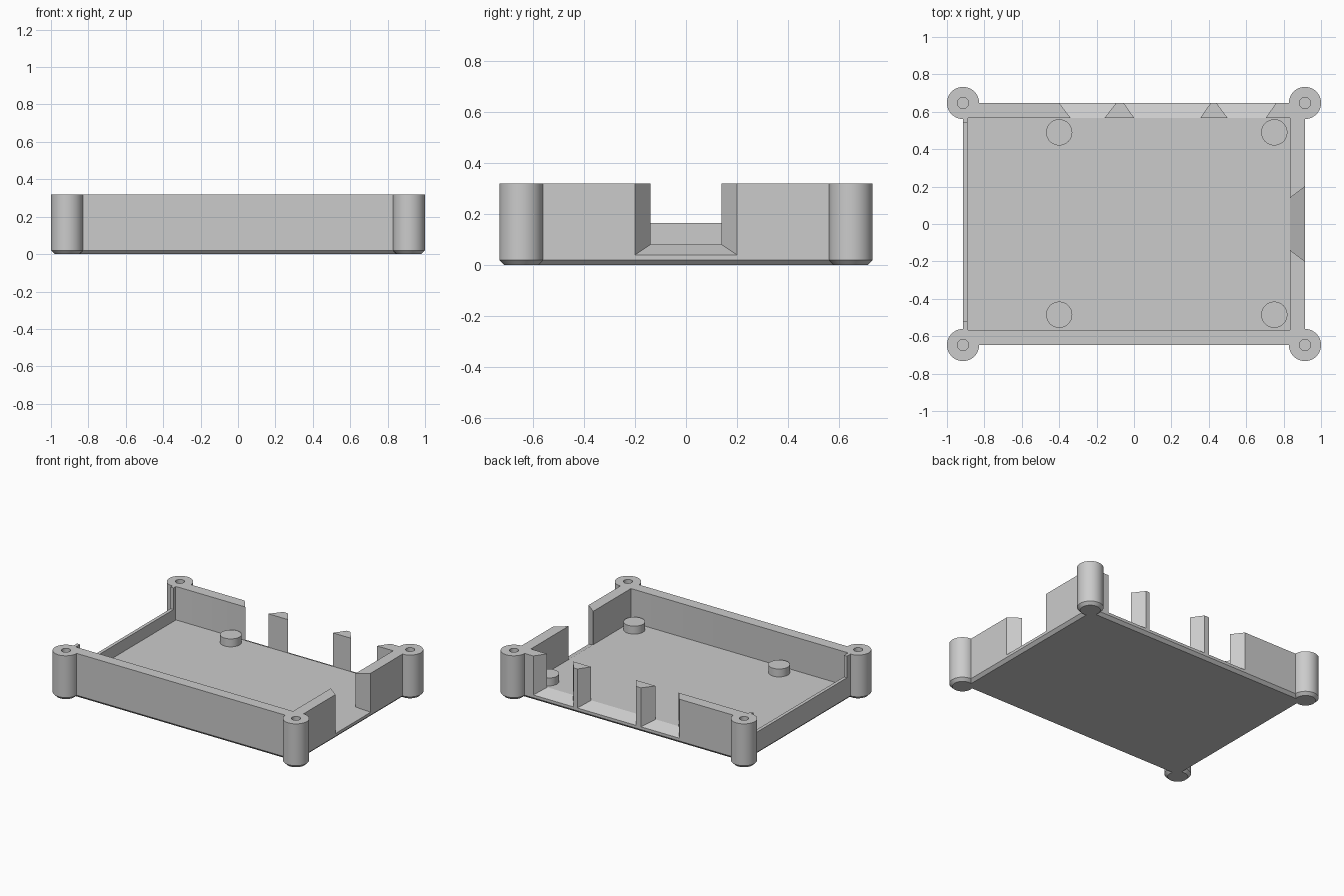
import bpy, math

if "Cube" in bpy.data.objects:
    bpy.data.objects.remove(bpy.data.objects["Cube"], do_unlink=True)

grey = bpy.data.materials.new("light_grey_plastic")
grey.use_nodes = True
grey.diffuse_color = (0.6, 0.6, 0.6, 1)
grey.node_tree.nodes["Principled BSDF"].inputs["Base Color"].default_value = (0.6, 0.6, 0.6, 1)

HX, HY, TOP, FLOOR, CHAMFER = 0.914, 0.647, 0.32, 0.08, 0.02
IN_LEFT, IN_RIGHT, IN_Y = -0.89, 0.835, 0.568


def loft(name, rings):
    """Solid through matching rings of points, capped at both ends."""
    n = len(rings[0])
    verts = [p for ring in rings for p in ring]
    faces = [tuple(reversed(range(n))), tuple(range(len(verts) - n, len(verts)))]
    for r in range(len(rings) - 1):
        for i in range(n):
            a, b = r * n + i, r * n + (i + 1) % n
            faces.append((a, b, b + n, a + n))
    mesh = bpy.data.meshes.new(name)
    mesh.from_pydata(verts, [], faces)
    mesh.materials.append(grey)
    obj = bpy.data.objects.new(name, mesh)
    bpy.context.collection.objects.link(obj)
    return obj


def rect(x0, x1, y0, y1, z):
    return [(x0, y0, z), (x1, y0, z), (x1, y1, z), (x0, y1, z)]


def circle(x, y, r, z, n=48):
    return [(x + r * math.cos(math.tau * i / n), y + r * math.sin(math.tau * i / n), z)
            for i in range(n)]


def box(name, x0, x1, y0, y1, z0, z1):
    return loft(name, [rect(x0, x1, y0, y1, z0), rect(x0, x1, y0, y1, z1)])


def combine(target, tool, operation):
    """Apply a boolean and remove the tool object."""
    bpy.context.view_layer.objects.active = target
    mod = target.modifiers.new("boolean", 'BOOLEAN')
    mod.operation, mod.object, mod.solver = operation, tool, 'EXACT'
    bpy.ops.object.modifier_apply(modifier=mod.name)
    bpy.data.objects.remove(tool, do_unlink=True)


def flared_notch(inner, outer, wall_in, wall_out, place):
    """Open-topped cut widening from the inner to the outer wall face."""
    rings = []
    for t in (-0.2, 1.2):
        a, b = (inner[k] + t * (outer[k] - inner[k]) for k in (0, 1))
        depth = wall_in + t * (wall_out - wall_in)
        sill = FLOOR - t * 0.04
        rings.append([place(u, depth, z) for u, z in
                      ((a, sill), (b, sill), (b, 0.5), (a, 0.5))])
    # order the rings so that the normals face outwards
    return loft("notch_cutter", rings)


def fix_normals(obj):
    import bmesh
    bm = bmesh.new()
    bm.from_mesh(obj.data)
    bmesh.ops.recalc_face_normals(bm, faces=bm.faces)
    bm.to_mesh(obj.data)
    bm.free()
    return obj


# Tray body with chamfered base and hollow interior
c = CHAMFER
tray = loft("tray", [rect(-HX + c, HX - c, -HY + c, HY - c, 0),
                     rect(-HX, HX, -HY, HY, c), rect(-HX, HX, -HY, HY, TOP)])
combine(tray, box("cavity", IN_LEFT, IN_RIGHT, -IN_Y, IN_Y, FLOOR, 0.5), 'DIFFERENCE')

# Low opening along the thin side wall
combine(tray, box("side_opening", -1.1, -0.85, -0.52, 0.54, 0.165, 0.5), 'DIFFERENCE')

# Flared connector notches: three in the back wall, one in the right wall
for inner, outer in (((-0.34, -0.157), (-0.40, -0.095)),
                     ((0.0, 0.355), (-0.055, 0.41)),
                     ((0.50, 0.705), (0.44, 0.76))):
    cutter = flared_notch(inner, outer, IN_Y, HY, lambda u, d, z: (u, d, z))
    combine(tray, fix_normals(cutter), 'DIFFERENCE')
cutter = flared_notch((-0.14, 0.14), (-0.20, 0.20), IN_RIGHT, HX, lambda u, d, z: (d, u, z))
combine(tray, fix_normals(cutter), 'DIFFERENCE')

# Corner screw posts with blind holes
R = 0.086
for sx in (-1, 1):
    for sy in (-1, 1):
        x, y = sx * HX, sy * HY
        post = loft("corner_post", [circle(x, y, R - c, 0), circle(x, y, R, c),
                                    circle(x, y, R, TOP)])
        combine(tray, post, 'UNION')
        hole = loft("screw_hole", [circle(x, y, 0.03, FLOOR, 32), circle(x, y, 0.03, 0.5, 32)])
        combine(tray, hole, 'DIFFERENCE')

# Round board standoffs on the floor
parts = [tray]
for x, side in ((-0.40, "left"), (0.75, "right")):
    for y, end in ((-0.485, "front"), (0.49, "back")):
        parts.append(loft(f"standoff_{end}_{side}",
                          [circle(x, y, 0.07, FLOOR - 0.01), circle(x, y, 0.07, 0.137)]))

# Smooth round walls, keep hard edges
bpy.ops.object.select_all(action='DESELECT')
for obj in parts:
    obj.select_set(True)
bpy.context.view_layer.objects.active = tray
bpy.ops.object.shade_smooth_by_angle(angle=math.radians(30))
